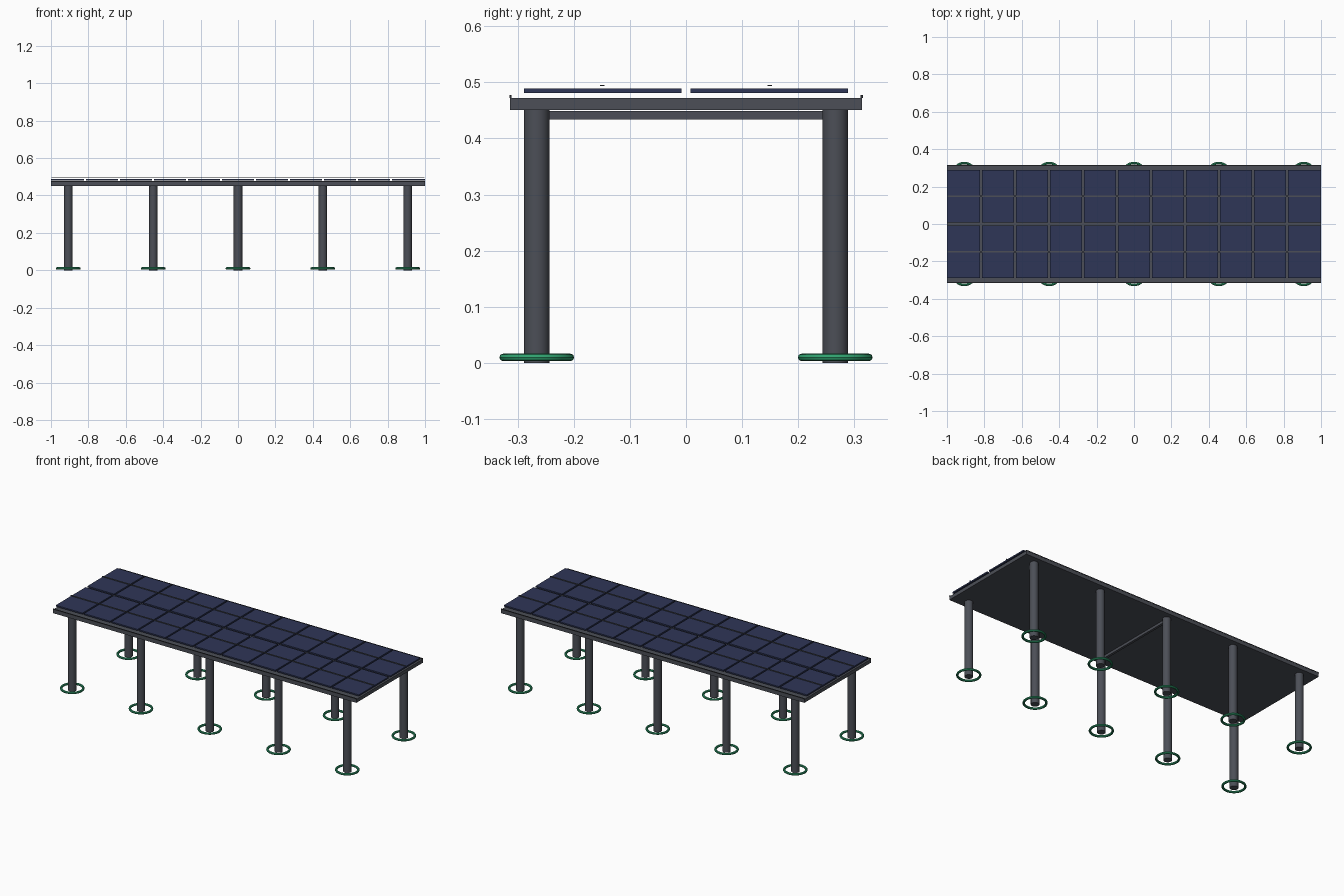
import bpy

if "Cube" in bpy.data.objects:
    bpy.data.objects.remove(bpy.data.objects["Cube"])


def material(name, rgb):
    m = bpy.data.materials.new(name)
    m.diffuse_color = (*rgb, 1.0)
    m.use_nodes = True
    m.node_tree.nodes["Principled BSDF"].inputs["Base Color"].default_value = m.diffuse_color
    return m


STEEL = material("steel_grey", (0.072, 0.078, 0.095))
DARK = material("dark_trim", (0.03, 0.032, 0.038))
PANEL = material("panel_navy", (0.028, 0.037, 0.095))
GREEN = material("ring_green", (0.03, 0.36, 0.16))


def box(name, x, y, z, mat):
    """Box from (min, max) ranges on each axis."""
    bpy.ops.mesh.primitive_cube_add(size=1, location=[sum(r) / 2 for r in (x, y, z)])
    ob = bpy.context.object
    ob.name = name
    ob.scale = [r[1] - r[0] for r in (x, y, z)]
    bpy.ops.object.transform_apply(location=False, rotation=False, scale=True)
    ob.data.materials.append(mat)


def finish(name, mat):
    ob = bpy.context.object
    ob.name = name
    ob.data.materials.append(mat)
    bpy.ops.object.shade_smooth_by_angle()


# Roof deck and the cross tie under its middle
box("roof_deck", (-1, 1), (-0.314, 0.314), (0.451, 0.472), STEEL)
box("cross_tie", (-0.007, 0.007), (-0.25, 0.25), (0.434, 0.449), STEEL)

PITCH = 2 / 11
GAP = 0.005
for side in (-1, 1):
    # Thin raised lip on the long roof edge
    y = side * 0.313
    box("edge_lip", (-1, 1), (y - 0.002, y + 0.002), (0.472, 0.477), DARK)

    # Row of solar panels
    y0, y1 = sorted((side * 0.008, side * 0.289))
    for i in range(11):
        x0 = -1 + i * PITCH
        left = x0 + (GAP if i > 0 else 0.001)
        right = x0 + PITCH - (GAP if i < 10 else 0.001)
        box("solar_panel", (left, right), (y0, y1), (0.481, 0.489), PANEL)

    # Slim rail floating along the row
    y = side * 0.149
    box("panel_rail", (-0.998, 0.998), (y - 0.004, y + 0.004), (0.493, 0.4955), STEEL)

    # Columns with a green ring around each foot
    for i in range(-2, 3):
        x, y = i * 0.4535, side * 0.266
        bpy.ops.mesh.primitive_cylinder_add(vertices=24, radius=0.0228, depth=0.451,
                                            location=(x, y, 0.2255))
        finish("column", STEEL)
        bpy.ops.mesh.primitive_torus_add(major_segments=32, minor_segments=8,
                                         major_radius=0.06, minor_radius=0.0067,
                                         location=(x, y, 0.0098))
        finish("foot_ring", GREEN)
